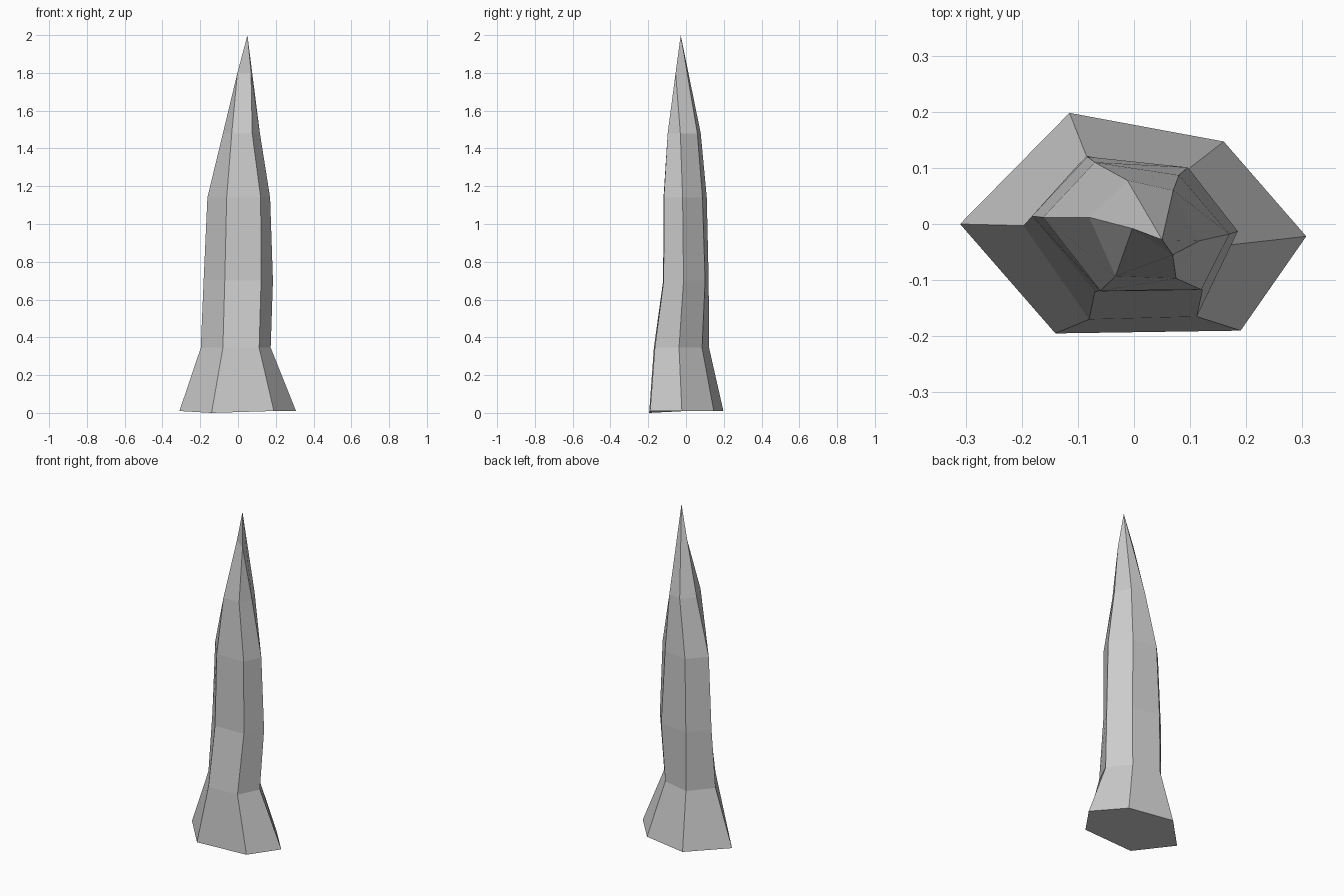
import bpy, bmesh

if "Cube" in bpy.data.objects:
    bpy.data.objects.remove(bpy.data.objects["Cube"])

# Six-sided cross-sections: left, front-left, front-right, right, back-right, back-left
sections = [
    (0.01, [(-.31, 0), (-.14, -.195), (.19, -.19), (.307, -.022), (.16, .147), (-.115, .198)]),
    (0.345, [(-.197, -.003), (-.08, -.17), (.112, -.165), (.173, -.037), (.08, .085), (-.085, .122)]),
    (0.70, [(-.182, .014), (-.07, -.121), (.122, -.118), (.185, -.013), (.096, .101), (-.083, .12)]),
    (1.14, [(-.162, .012), (-.06, -.119), (.12, -.117), (.17, -.018), (.08, .087), (-.07, .11)]),
    (1.48, [(-.08, .012), (-.033, -.093), (.075, -.097), (.116, -.03), (.07, .06), (-.012, .078)]),
]

bm = bmesh.new()
rings = [[bm.verts.new((x, y, z)) for x, y in pts] for z, pts in sections]
rings[0][1].co.z = 0.0

# Base and shaft sides
bm.faces.new(reversed(rings[0]))
for low, high in zip(rings, rings[1:]):
    for i in range(6):
        j = (i + 1) % 6
        bm.faces.new((low[i], low[j], high[j], high[i]))

# Faceted point: the six edges merge into three, then the tip
left, fl, fr, right, br, bl = rings[-1]
a = bm.verts.new((-.003, -.008, 1.80))
b = bm.verts.new((.069, -.055, 1.80))
tip = bm.verts.new((.05, -.028, 2.0))
for face in [(left, fl, a), (fl, fr, b, a), (fr, right, b), (a, b, tip),
             (right, br, tip, b), (br, bl, tip), (bl, left, a, tip)]:
    bm.faces.new(face)
bmesh.ops.recalc_face_normals(bm, faces=bm.faces)

mesh = bpy.data.meshes.new("stone_spike")
bm.to_mesh(mesh)
bm.free()
bpy.context.collection.objects.link(bpy.data.objects.new("stone_spike", mesh))
